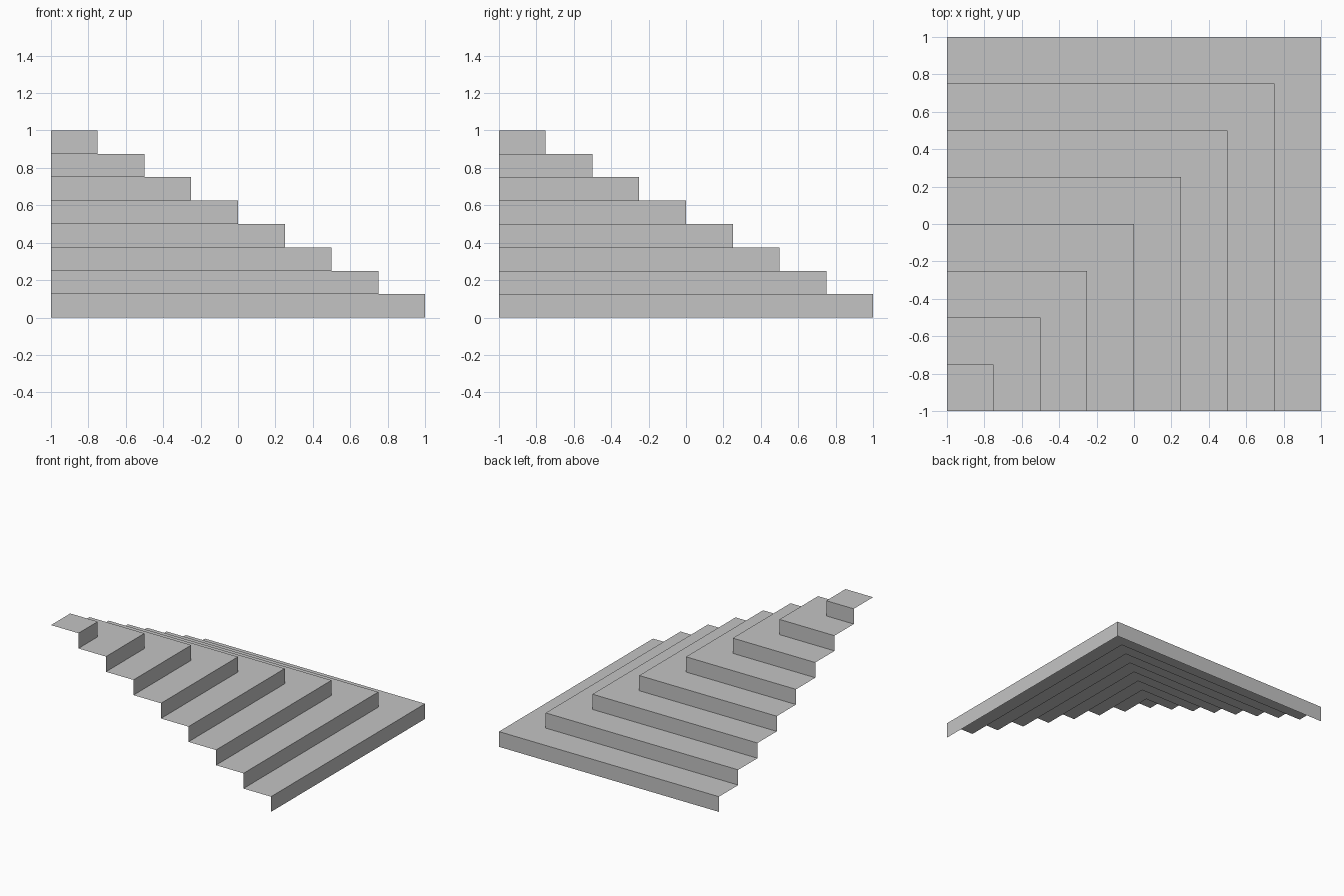
import bpy
import bmesh

cube = bpy.data.objects.get("Cube")
if cube:
    bpy.data.objects.remove(cube, do_unlink=True)

STEPS = 8
RUN = 2 / STEPS      # tread depth
RISE = 1 / STEPS     # riser height
BACK = -1            # the two open sides lie at x = -1 and y = -1

stone = bpy.data.materials.new("light_grey")
stone.use_nodes = True
colour = (0.55, 0.55, 0.55, 1)
stone.diffuse_color = colour
stone.node_tree.nodes["Principled BSDF"].inputs["Base Color"].default_value = colour


def corner_path(edge):
    """Three points along the outer edge of a step, turning at its corner."""
    return [(edge, BACK), (edge, edge), (BACK, edge)]


def add_step(level):
    """One open step: two risers meeting at a corner, and the tread on top."""
    bm = bmesh.new()
    outer = corner_path(1 - level * RUN)
    low, high = level * RISE, (level + 1) * RISE
    bottom = [bm.verts.new((x, y, low)) for x, y in outer]
    top = [bm.verts.new((x, y, high)) for x, y in outer]

    # risers
    for i in range(2):
        bm.faces.new((bottom[i], bottom[i + 1], top[i + 1], top[i]))

    # L-shaped tread, or a square landing on the last step
    if level < STEPS - 1:
        inner = corner_path(1 - (level + 1) * RUN)
    else:
        inner = [(BACK, BACK)]
    inner_verts = [bm.verts.new((x, y, high)) for x, y in reversed(inner)]
    bm.faces.new(top + inner_verts)

    name = f"step_{level + 1}"
    mesh = bpy.data.meshes.new(name)
    bm.to_mesh(mesh)
    bm.free()
    mesh.materials.append(stone)
    bpy.context.collection.objects.link(bpy.data.objects.new(name, mesh))


for level in range(STEPS):
    add_step(level)
